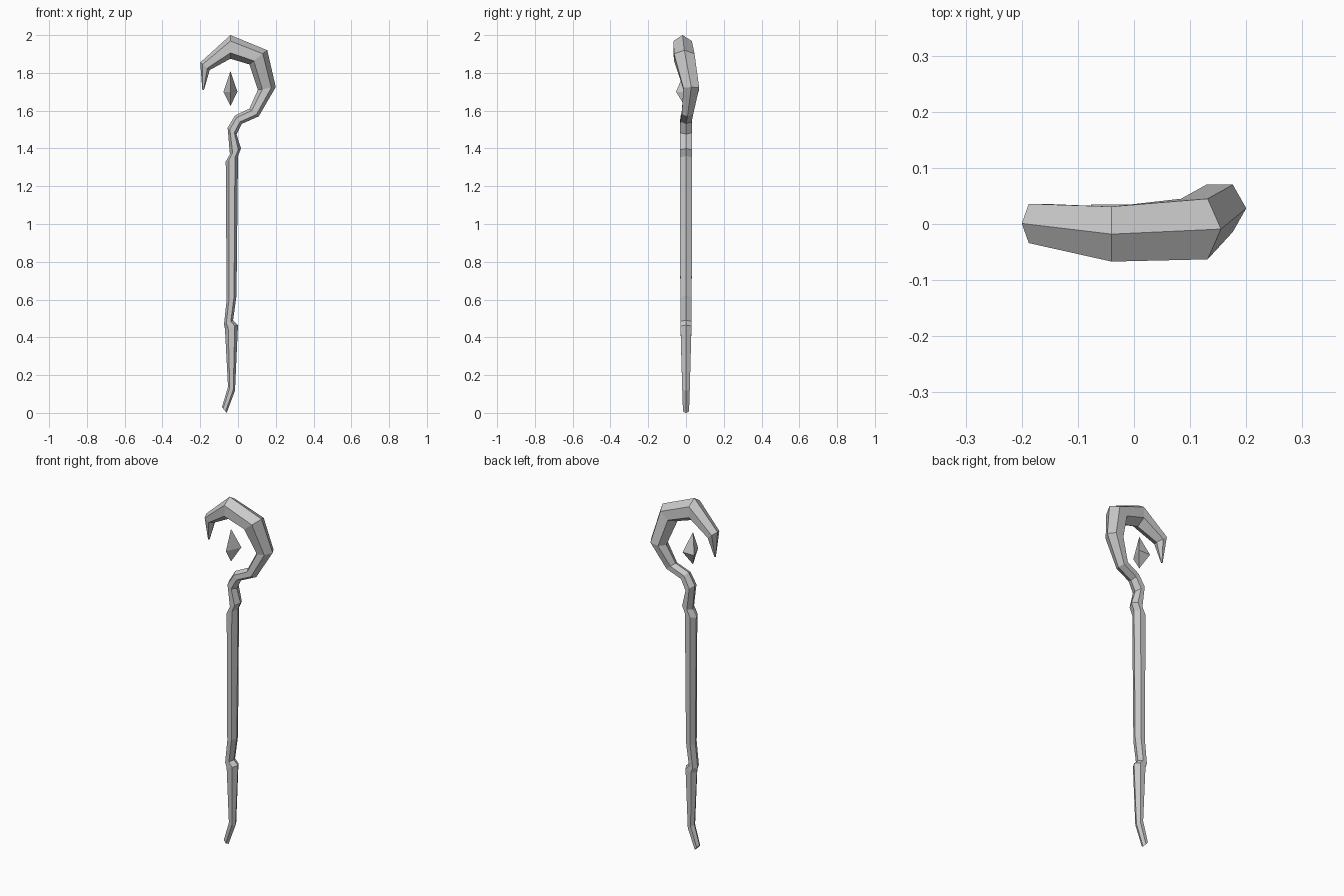
import bpy, bmesh
from math import cos, sin, pi
from mathutils import Vector

if "Cube" in bpy.data.objects:
    bpy.data.objects.remove(bpy.data.objects["Cube"])


def add_object(name, bm):
    bmesh.ops.recalc_face_normals(bm, faces=bm.faces)
    mesh = bpy.data.meshes.new(name)
    bm.to_mesh(mesh)
    bm.free()
    obj = bpy.data.objects.new(name, mesh)
    bpy.context.collection.objects.link(obj)
    return obj


def hex_tube(name, rings, sides=6):
    """Sweep a hexagon; each ring spans two silhouette points in the xz plane."""
    bm = bmesh.new()
    loops = []
    for ax, az, bx, bz, y, depth in rings:
        a, b = Vector((ax, y, az)), Vector((bx, y, bz))
        mid, half = (a + b) / 2, (a - b) / 2
        side = Vector((0, depth / sin(pi / 3), 0))
        loops.append([bm.verts.new(mid + half * cos(2 * pi * i / sides)
                                   + side * sin(2 * pi * i / sides))
                      for i in range(sides)])
    for lo, hi in zip(loops, loops[1:]):
        for i in range(sides):
            j = (i + 1) % sides
            bm.faces.new((lo[i], lo[j], hi[j], hi[i]))
    bm.faces.new(loops[0])
    bm.faces.new(loops[-1])
    return add_object(name, bm)


# Gnarled shaft flowing into the hook: left/inner x z, right/outer x z, y centre, half depth
hex_tube("staff", [
    (-0.085, 0.03, -0.06, 0.0, 0, 0.016),
    (-0.053, 0.138, -0.016, 0.117, 0, 0.020),
    (-0.069, 0.445, 0.0, 0.465, 0, 0.029),
    (-0.074, 0.47, -0.026, 0.49, 0, 0.028),
    (-0.06, 0.60, -0.008, 0.62, 0, 0.030),
    (-0.065, 1.33, 0.0, 1.36, 0, 0.033),
    (-0.043, 1.37, 0.016, 1.40, 0, 0.033),
    (-0.055, 1.51, -0.008, 1.475, 0, 0.033),
    (-0.016, 1.575, 0.02, 1.53, 0, 0.030),
    (0.06, 1.61, 0.11, 1.57, 0.008, 0.030),
    (0.105, 1.71, 0.20, 1.725, 0.028, 0.042),
    (0.06, 1.845, 0.155, 1.92, -0.009, 0.054),
    (-0.04, 1.875, -0.04, 2.0, -0.018, 0.049),
    (-0.15, 1.815, -0.20, 1.855, 0.001, 0.035),
    (-0.18, 1.71, -0.189, 1.71, 0.0, 0.004),
])

# Floating crystal: a three-sided double pyramid
bm = bmesh.new()
top = bm.verts.new((-0.04, -0.006, 1.81))
bottom = bm.verts.new((-0.04, -0.006, 1.625))
girdle = [bm.verts.new((x, y, 1.70)) for x, y in
          ((-0.04, -0.053), (-0.003, 0.035), (-0.077, 0.035))]
for i in range(3):
    for tip in (top, bottom):
        bm.faces.new((girdle[i], girdle[(i + 1) % 3], tip))
add_object("crystal", bm)
